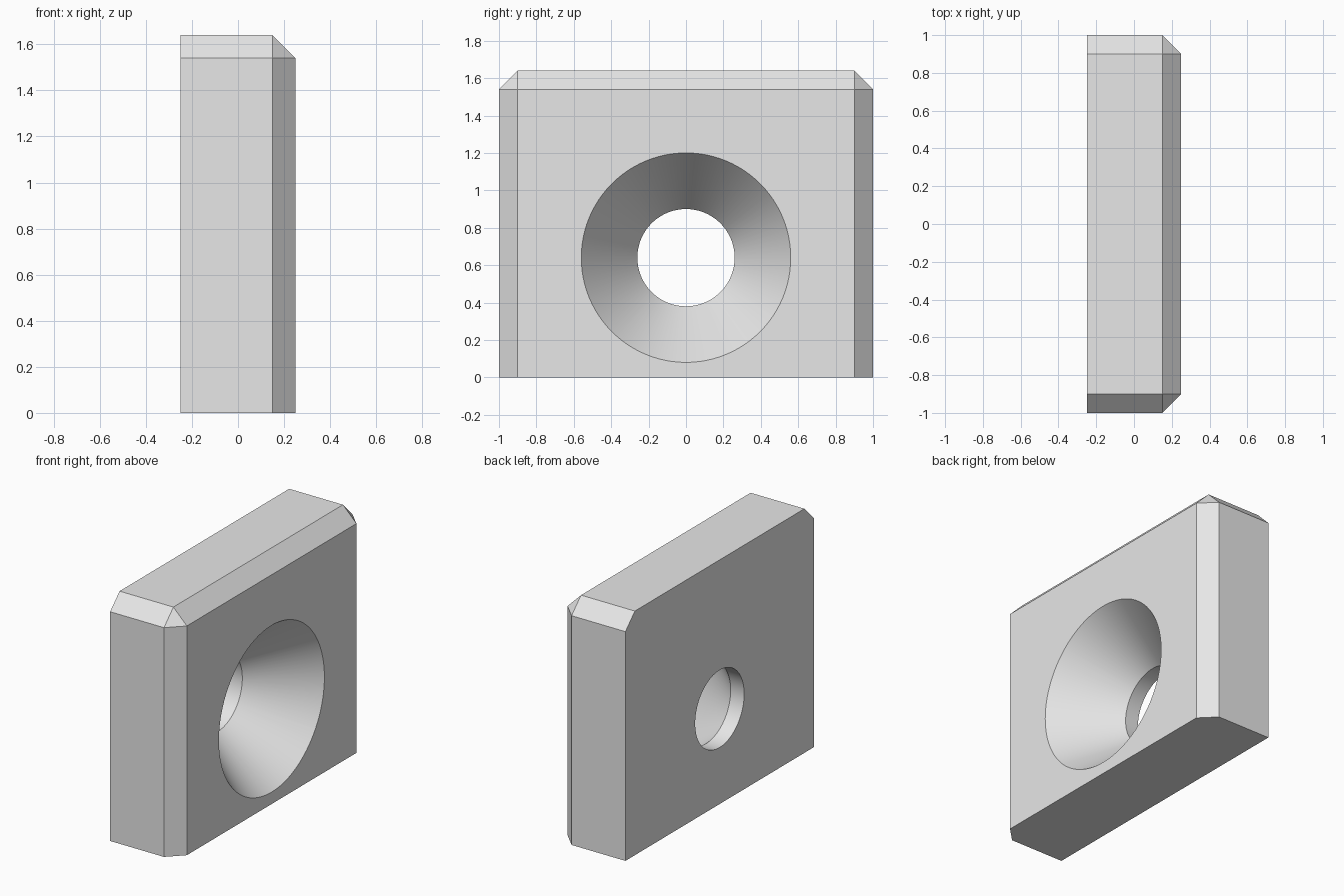
import bpy, bmesh, math
from mathutils import Vector

default = bpy.data.objects.get("Cube")
if default:
    bpy.data.objects.remove(default, do_unlink=True)

THICK, WIDTH, HEIGHT, CHAMFER = 0.5, 2.0, 1.64, 0.1
HOLE_Z = 0.64

# Plain grey material
grey = bpy.data.materials.new("plain_grey")
grey.use_nodes = True
colour = (0.8, 0.8, 0.8, 1)
grey.diffuse_color = colour
grey.node_tree.nodes["Principled BSDF"].inputs["Base Color"].default_value = colour


def make_object(name, bm):
    mesh = bpy.data.meshes.new(name)
    bm.to_mesh(mesh)
    bm.free()
    mesh.materials.append(grey)
    obj = bpy.data.objects.new(name, mesh)
    bpy.context.collection.objects.link(obj)
    return obj


# Block, chamfered where top, outer face and sides meet
bm = bmesh.new()
bmesh.ops.create_cube(bm, size=1)
for v in bm.verts:
    v.co = Vector((v.co.x * THICK, v.co.y * WIDTH, (v.co.z + 0.5) * HEIGHT))


def is_chamfered(edge):
    mid = (edge.verts[0].co + edge.verts[1].co) / 2
    outer, top, side = mid.x > 0.2, mid.z > HEIGHT - 0.1, abs(mid.y) > 0.9
    return outer + top + side == 2


bmesh.ops.bevel(bm, geom=[e for e in bm.edges if is_chamfered(e)],
                offset=CHAMFER, segments=1, affect='EDGES')
block = make_object("chamfered_block", bm)

# Countersunk hole cutter: profile of (x, radius) spun about the x axis
profile = [(-0.35, 0), (-0.35, 0.26), (-0.15, 0.26), (0.35, 0.635), (0.35, 0)]
bm = bmesh.new()
verts = [bm.verts.new((x, 0, HOLE_Z + r)) for x, r in profile]
edges = [bm.edges.new(pair) for pair in zip(verts, verts[1:])]
bmesh.ops.spin(bm, geom=verts + edges, cent=(0, 0, HOLE_Z), axis=(1, 0, 0),
               angle=math.tau, steps=96)
bmesh.ops.remove_doubles(bm, verts=bm.verts[:], dist=0.0001)
bmesh.ops.recalc_face_normals(bm, faces=bm.faces[:])
cutter = make_object("hole_cutter", bm)
cutter.hide_render = True

# Cut the hole
cut = block.modifiers.new("countersunk_hole", 'BOOLEAN')
cut.operation = 'DIFFERENCE'
cut.solver = 'EXACT'
cut.object = cutter
bpy.ops.object.select_all(action='DESELECT')
bpy.context.view_layer.objects.active = block
block.select_set(True)
bpy.ops.object.modifier_apply(modifier=cut.name)
bpy.data.objects.remove(cutter, do_unlink=True)

# Smooth hole walls, crisp chamfers
bpy.ops.object.shade_smooth_by_angle(angle=math.radians(20))
